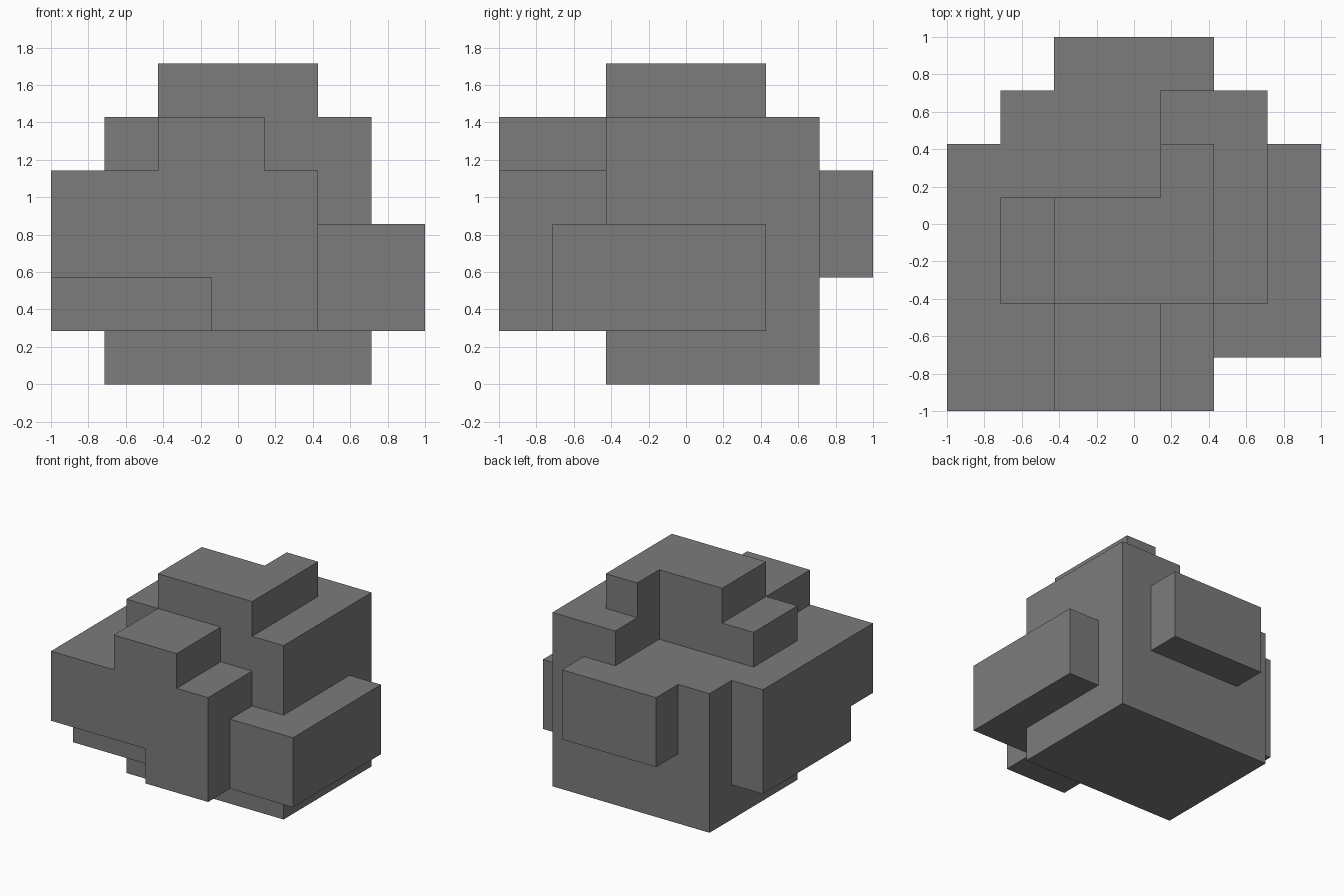
import bpy
import bmesh
import math
from mathutils import Vector

cube = bpy.data.objects.get("Cube")
if cube:
    bpy.data.objects.remove(cube, do_unlink=True)

CELL = 2 / 7  # the whole shape sits on a 7 x 7 x 6 grid of cubes

# One flat grey
grey = bpy.data.materials.new("dark_grey")
grey.use_nodes = True
grey.diffuse_color = (0.2, 0.2, 0.2, 1)
grey.node_tree.nodes["Principled BSDF"].inputs["Base Color"].default_value = (0.2, 0.2, 0.2, 1)

# Blocks as (first cell, end cell) in grid units
blocks = {
    "core": ((1, 2, 0), (6, 6, 4)),
    "right_shoulder": ((5, 2, 4), (6, 6, 5)),
    "back_corner": ((4, 5, 4), (5, 6, 5)),
    "left_shoulder": ((1, 2, 4), (2, 4, 5)),
    "top_cap": ((2, 2, 4), (5, 4, 6)),
    "top_cap_tab": ((4, 4, 4), (5, 5, 6)),
    "front_slab": ((0, 0, 2), (5, 2, 4)),
    "front_slab_foot": ((3, 0, 1), (5, 2, 2)),
    "front_slab_underside": ((0, 1, 1), (3, 2, 2)),
    "front_bump": ((2, 0, 4), (4, 2, 5)),
    "side_slab": ((0, 2, 1), (1, 5, 4)),
    "side_arm": ((5, 1, 1), (7, 5, 3)),
    "back_arm": ((2, 6, 2), (5, 7, 4)),
}

# Union of all blocks as filled cells
filled = set()
for lo, hi in blocks.values():
    filled |= {(x, y, z) for x in range(lo[0], hi[0])
               for y in range(lo[1], hi[1]) for z in range(lo[2], hi[2])}

# Skin the union: one square wherever a filled cell meets an empty one
bm = bmesh.new()
for cell in filled:
    for axis in range(3):
        for side in (-1, 1):
            step = Vector((0, 0, 0))
            step[axis] = side
            if tuple(int(c) for c in Vector(cell) + step) in filled:
                continue
            u, v = Vector((0, 0, 0)), Vector((0, 0, 0))
            u[(axis + 1) % 3] = 0.5
            v[(axis + 2) % 3] = 0.5 * side
            mid = Vector(cell) + Vector((0.5, 0.5, 0.5)) + step * 0.5
            corners = [mid - u - v, mid + u - v, mid + u + v, mid - u + v]
            bm.faces.new([bm.verts.new((p - Vector((3.5, 3.5, 0))) * CELL)
                          for p in corners])

# Weld and merge coplanar squares into clean flat faces
bmesh.ops.remove_doubles(bm, verts=bm.verts[:], dist=0.001)
bmesh.ops.dissolve_limit(bm, angle_limit=math.radians(1),
                         verts=bm.verts[:], edges=bm.edges[:])

mesh = bpy.data.meshes.new("interlocking_block")
bm.to_mesh(mesh)
bm.free()
mesh.materials.append(grey)
block = bpy.data.objects.new("interlocking_block", mesh)
bpy.context.collection.objects.link(block)
